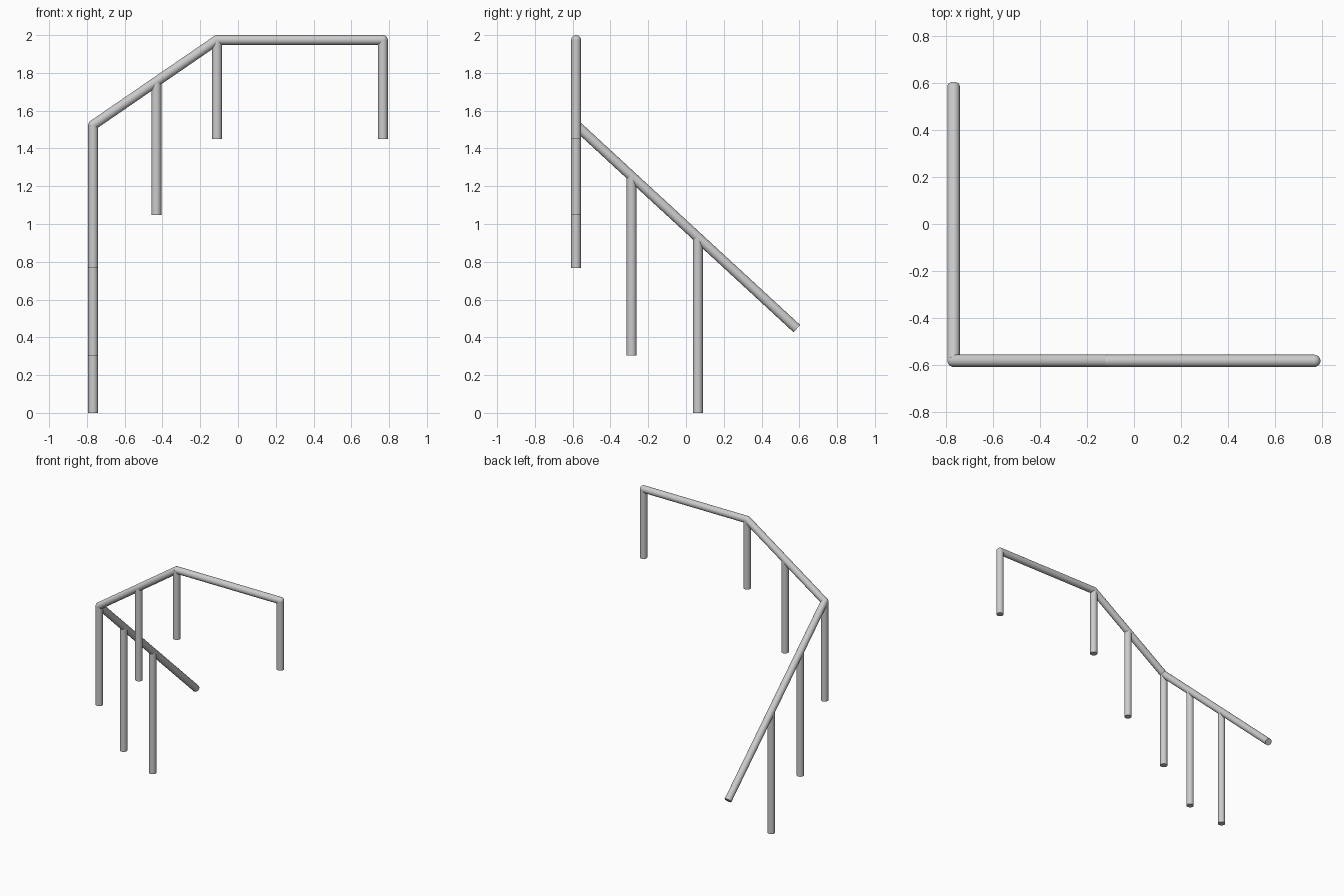
import bpy
import math
from mathutils import Vector

if "Cube" in bpy.data.objects:
    bpy.data.objects.remove(bpy.data.objects["Cube"])

R = 0.026          # tube radius
X, Y = 0.767, -0.582


def smooth(ob, name):
    ob.name = name
    bpy.ops.object.shade_smooth_by_angle(angle=math.radians(40))


def tube(name, a, b):
    a, b = Vector(a), Vector(b)
    d = b - a
    bpy.ops.mesh.primitive_cylinder_add(
        vertices=24, radius=R, depth=d.length, location=(a + b) / 2,
        rotation=d.to_track_quat('Z', 'Y').to_euler())
    smooth(bpy.context.object, name)


def joint(name, p):
    bpy.ops.mesh.primitive_uv_sphere_add(segments=24, ring_count=12, radius=R, location=p)
    smooth(bpy.context.object, name)


# Handrail path: level run, slope down along the front, slope down along the side
path = [(X, Y, 1.974), (-0.111, Y, 1.974), (-X, Y, 1.524), (-X, 0.587, 0.446)]
names = ["level_rail", "front_slope_rail", "side_slope_rail"]
for name, a, b in zip(names, path, path[1:]):
    tube(name, a, b)

# Rounded elbows where the rail changes direction
for i, p in enumerate(path[:3]):
    joint(f"rail_elbow_{i + 1}", p)


# Posts: x, y, bottom z, top z (on the rail centre line)
def side_z(y):
    t = (y - Y) / (0.587 - Y)
    return 1.524 + t * (0.446 - 1.524)


posts = [
    (X, Y, 1.45, 1.974),
    (-0.111, Y, 1.45, 1.974),
    (-0.432, Y, 1.047, 1.754),
    (-X, Y, 0.768, 1.524),
    (-X, -0.288, 0.305, side_z(-0.288)),
    (-X, 0.063, 0.0, side_z(0.063)),
]
for i, (x, y, z0, z1) in enumerate(posts):
    tube(f"post_{i + 1}", (x, y, z0), (x, y, z1))
